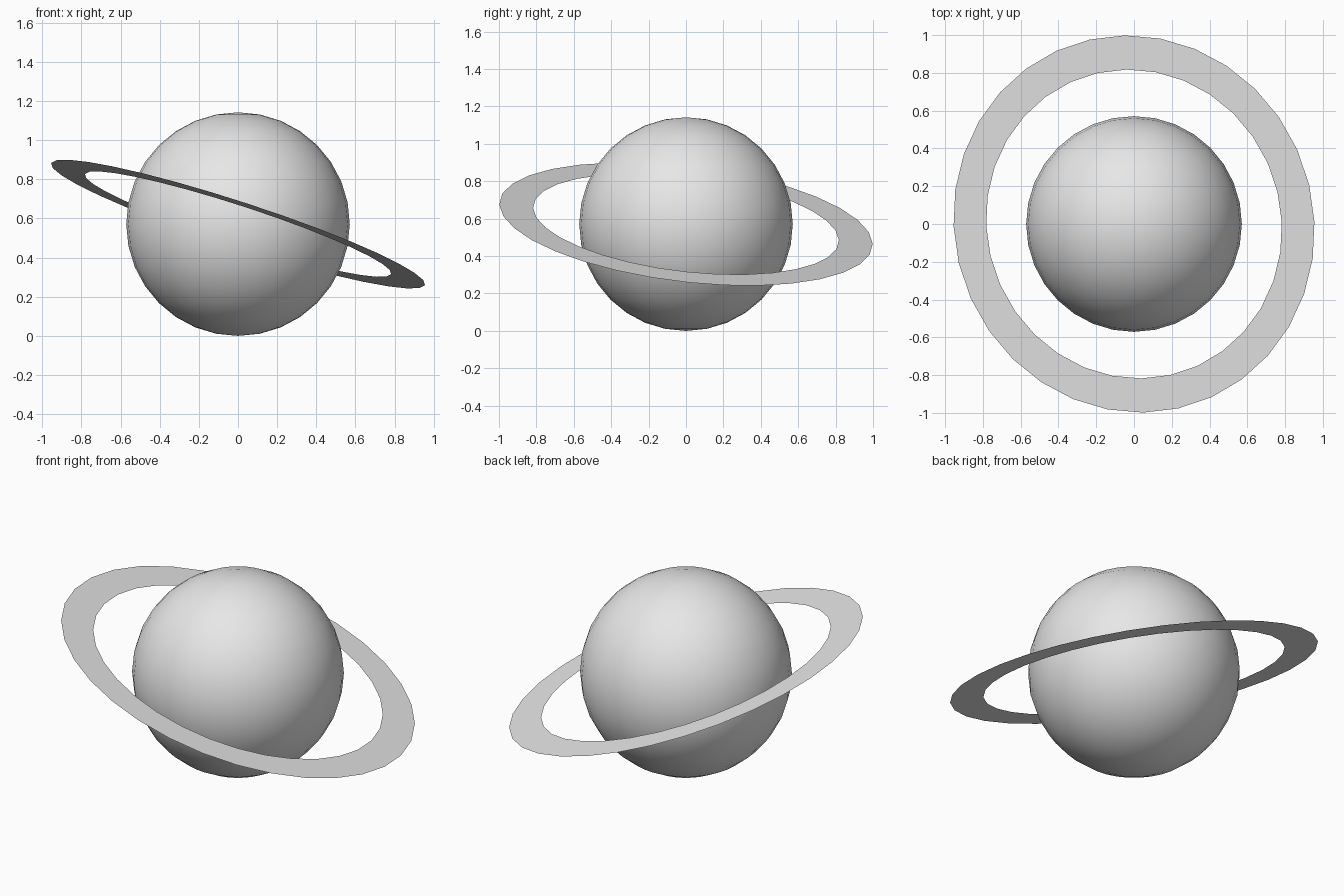
import bpy
import bmesh
import math
from mathutils import Euler, Vector

SEGMENTS = 32
RADIUS = 0.571
CENTRE = Vector((0, 0, RADIUS))

default_cube = bpy.data.objects.get("Cube")
if default_cube:
    bpy.data.objects.remove(default_cube, do_unlink=True)


def make_material(name, colour):
    mat = bpy.data.materials.new(name)
    mat.use_nodes = True
    mat.diffuse_color = colour
    mat.node_tree.nodes["Principled BSDF"].inputs["Base Color"].default_value = colour
    return mat


def make_object(name, bm, mat):
    mesh = bpy.data.meshes.new(name)
    bm.to_mesh(mesh)
    bm.free()
    mesh.materials.append(mat)
    obj = bpy.data.objects.new(name, mesh)
    bpy.context.collection.objects.link(obj)
    obj.location = CENTRE
    return obj


grey = make_material("light grey", (0.8, 0.8, 0.8, 1))

# Planet: smooth ball
bm = bmesh.new()
bmesh.ops.create_uvsphere(bm, u_segments=SEGMENTS, v_segments=SEGMENTS // 2, radius=RADIUS)
for face in bm.faces:
    face.smooth = True
make_object("planet", bm, grey)

# Ring: flat, paper-thin band tilted around the planet
bm = bmesh.new()
loops = []
for radius in (0.823, 1.005):
    loops.append([
        bm.verts.new((radius * math.cos(a), radius * math.sin(a), 0))
        for a in (math.tau * i / SEGMENTS for i in range(SEGMENTS))
    ])
inner, outer = loops
for i in range(SEGMENTS):
    j = (i + 1) % SEGMENTS
    bm.faces.new((inner[i], outer[i], outer[j], inner[j]))
ring = make_object("ring", bm, grey)
ring.rotation_euler = Euler([math.radians(d) for d in (-6.3, 18.1, 0.8)])
